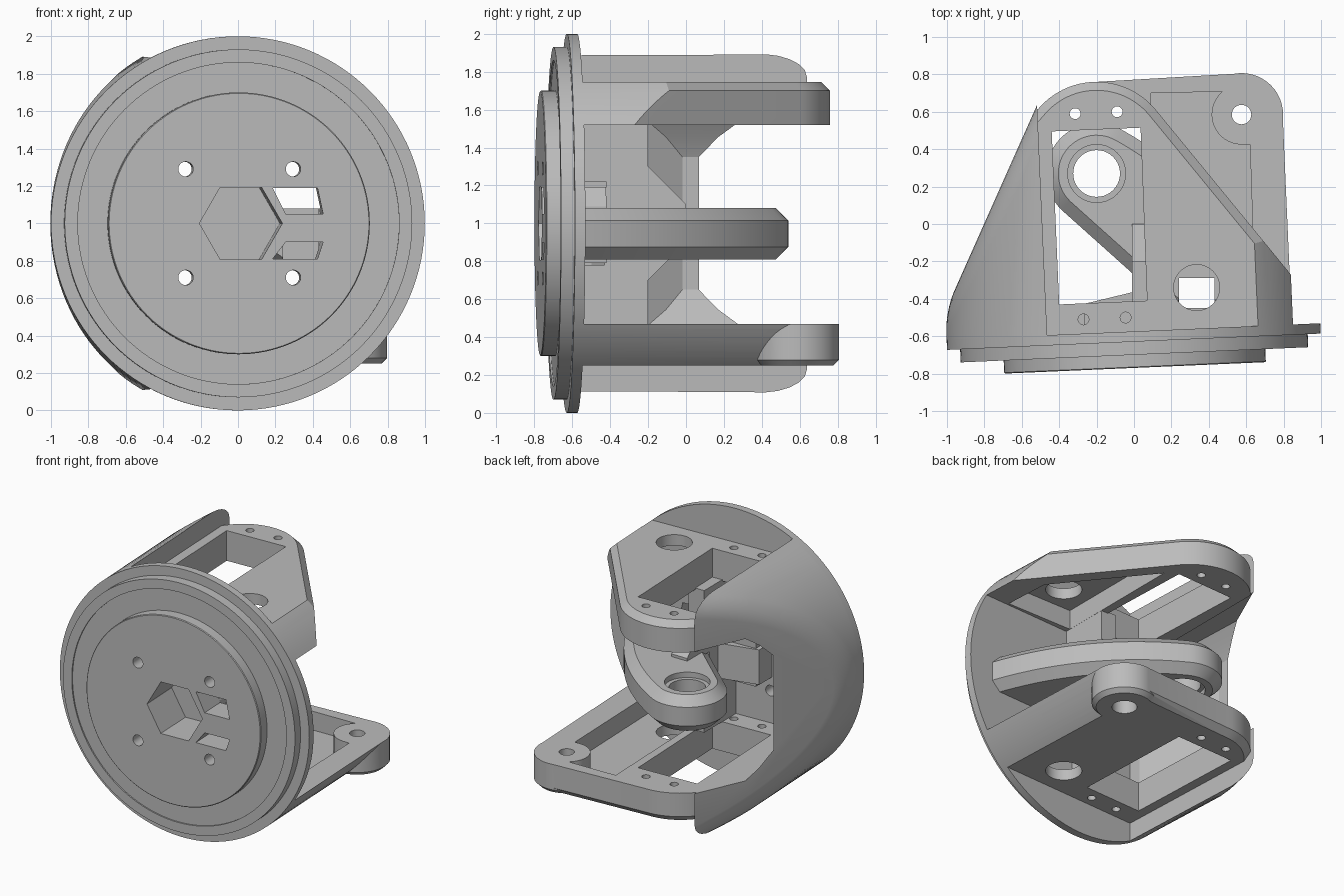
import bpy, bmesh, math
from math import sin, cos, radians
from mathutils import Vector

cube = bpy.data.objects.get("Cube")
if cube:
    bpy.data.objects.remove(cube, do_unlink=True)

TILT = radians(2.5)      # the round body is turned slightly about z
SHIFT = -0.028           # and re-centred on x
SEGS = 128

grey = bpy.data.materials.new("plain_grey")
grey.use_nodes = True
colour = (0.5, 0.5, 0.5, 1)
grey.diffuse_color = colour
grey.node_tree.nodes["Principled BSDF"].inputs["Base Color"].default_value = colour


def arc(cx, cy, r, a, b, n):
    return [(cx + r * cos(radians(a + (b - a) * i / n)),
             cy + r * sin(radians(a + (b - a) * i / n))) for i in range(n + 1)]


def circle(cx, cy, r, n=32):
    return arc(cx, cy, r, 0, 360, n)[:-1]


def bow(p, q, r, n):
    """Quadratic curve from p to r, pulled towards q."""
    p, q, r = Vector(p), Vector(q), Vector(r)
    return [tuple(p * (1 - t) ** 2 + q * 2 * t * (1 - t) + r * t * t)
            for t in (i / n for i in range(n + 1))]


def to_object(name, bm, tilted=False):
    bmesh.ops.recalc_face_normals(bm, faces=bm.faces[:])
    mesh = bpy.data.meshes.new(name)
    bm.to_mesh(mesh)
    bm.free()
    mesh.materials.append(grey)
    obj = bpy.data.objects.new(name, mesh)
    bpy.context.collection.objects.link(obj)
    if tilted:
        obj.rotation_euler.z = TILT
        obj.location.x = SHIFT
    return obj


def prism_bm(pts, lo, hi, axis="z"):
    bm = bmesh.new()
    place = {"z": lambda p, h: (p[0], p[1], h),
             "y": lambda p, h: (p[0], h, p[1]),
             "x": lambda p, h: (h, p[0], p[1])}[axis]
    a = [bm.verts.new(place(p, lo)) for p in pts]
    b = [bm.verts.new(place(p, hi)) for p in pts]
    bm.faces.new(a)
    bm.faces.new(b[::-1])
    for i in range(len(pts)):
        j = (i + 1) % len(pts)
        bm.faces.new((a[i], a[j], b[j], b[i]))
    bmesh.ops.recalc_face_normals(bm, faces=bm.faces[:])
    return bm


def prism(name, pts, lo, hi, axis="z"):
    return to_object(name, prism_bm(pts, lo, hi, axis), axis == "y")


def chamfered(name, pts, lo, hi, levels, size):
    """Upright prism with its free rim chamfered at the given heights."""
    bm = prism_bm(pts, lo, hi)
    rim = []
    for e in bm.edges:
        m = (e.verts[0].co + e.verts[1].co) / 2
        flat = abs(e.verts[0].co.z - e.verts[1].co.z) < 0.001
        at_level = any(abs(m.z - z) < 0.001 for z in levels)
        if flat and at_level and m.x > -0.515 and m.y > -0.53:
            rim.append(e)
    bmesh.ops.bevel(bm, geom=rim, offset=size, segments=1, affect="EDGES")
    return to_object(name, bm)


def combine(obj, tool, operation="DIFFERENCE"):
    bpy.context.view_layer.update()
    mod = obj.modifiers.new("combine", "BOOLEAN")
    mod.operation = operation
    mod.solver = "EXACT"
    mod.object = tool
    bpy.context.view_layer.objects.active = obj
    bpy.ops.object.modifier_apply(modifier=mod.name)
    bpy.data.objects.remove(tool, do_unlink=True)


def cut(obj, pts, lo, hi, axis="z"):
    combine(obj, prism("cutter", pts, lo, hi, axis))


def slice_off(bm, point, normal):
    """Remove what lies beyond a plane, close the cut, return its border."""
    res = bmesh.ops.bisect_plane(bm, geom=bm.verts[:] + bm.edges[:] + bm.faces[:],
                                 plane_co=point, plane_no=normal, clear_outer=True)
    border = [g for g in res["geom_cut"] if isinstance(g, bmesh.types.BMEdge)]
    bmesh.ops.contextual_create(bm, geom=border)
    bmesh.ops.recalc_face_normals(bm, faces=bm.faces[:])
    return border


# Stepped round base
steps = [(0.695, -0.77), (0.70, -0.765), (0.70, -0.69), (0.86, -0.69), (0.86, -0.70),
         (0.93, -0.70), (0.93, -0.63), (1.0, -0.63), (1.0, -0.575)]
bm = bmesh.new()
rings = [[bm.verts.new((x, y, z)) for x, z in circle(0, 1, r, SEGS)] for r, y in steps]
bm.faces.new(rings[0])
bm.faces.new(rings[-1])
for a, b in zip(rings, rings[1:]):
    for i in range(SEGS):
        j = (i + 1) % SEGS
        bm.faces.new((a[i], a[j], b[j], b[i]))
base = to_object("round_base", bm, True)

# Block behind the base that holds the hexagonal socket
boss = prism("socket_block", [(-0.26, 0.79), (0.23, 0.79), (0.23, 1.22), (-0.26, 1.22)],
             -0.6, -0.43, "y")
combine(base, boss, "UNION")

# Middle arm: bowed on one side, with a foot around the socket
pivot = (-0.2, 0.27)
side = bow((-0.065, 0.504), (0.55, 0.16), (0.8, -0.545), 20)
arm = chamfered("middle_arm", side[::-1] + arc(*pivot, 0.27, 60, 226.8, 26)[1:] + [(0.35, -0.585)],
                0.81, 1.08, [0.81, 1.08], 0.065)
foot = [(-0.3, -0.585), (0.24, -0.57), (0.24, -0.45), (0.05, -0.32), (-0.01, -0.26),
        (-0.01, -0.365), (-0.3, -0.435)]
combine(arm, prism("arm_foot", foot, 0.815, 1.075), "UNION")
cut(arm, circle(*pivot, 0.125, 40), 0, 2)
for lo, hi in ((0.7, 0.85), (1.04, 1.2)):
    cut(arm, circle(*pivot, 0.155, 40), lo, hi)
cut(arm, [(0.24, -0.45), (0.43, -0.45), (0.43, -0.29), (0.24, -0.29)], 0, 2)

# Socket, cable slots and screw holes through the base
for part in (base, arm):
    cut(part, circle(0.01, 1, 0.222, 6), -1, -0.46, "y")
    for s, near in ((1, 0.05), (-1, 0.10)):
        slot = [(0.18, 0.19), (0.42, 0.19), (0.45, near), (0.25, near)]
        cut(part, [(x, 1 + s * z) for x, z in slot], -1, -0.42, "y")
for s in (-1, 1):
    for x in (-0.285, 0.29):
        cut(base, circle(x, 1 + s * 0.29, 0.04, 24), -1, -0.3, "y")

# Webs joining the arm to the plates
web = [(-0.58, 0.22), (-0.58, 0.53), (-0.2, 0.53), (-0.2, 0.30), (0, 0.10), (0, 0.05),
       (-0.43, 0.05), (-0.43, 0.22)]
webs = [prism(name, [(y, 1 + s * z) for y, z in web], -0.01, 0.12, "x")
        for name, s in (("upper_web", 1), ("lower_web", -1))]

# Side shell: cylinder sliced at a slant, edge softened, then cut to a segment
bm = prism_bm(circle(0, 1, 1, SEGS), -0.575, 4, "y")
rim = slice_off(bm, (-0.992, -0.406, 0), (-1.059, 0.5275, 0))
bmesh.ops.bevel(bm, geom=rim, offset=0.11, segments=5, profile=0.5, affect="EDGES")
slice_off(bm, (-0.462, 0, 0), (1, 0, 0))
shell = to_object("side_shell", bm, True)

# Hollow in the shell between the two plates, with a sloping end
low = [(-0.2, 0.47), (-0.64, 0.47), (-0.69, 0.545), (-0.74, 0.65)]
bm = prism_bm(low + [(x, 2 - z) for x, z in low[::-1]], -0.5, 1.2, "y")
for v in bm.verts:
    if v.co.y < 0:
        v.co.y += (-0.45 - v.co.x) * 1.77
combine(shell, to_object("cutter", bm, True))

# Upper and lower plates, trimmed to the round body
back = [(-0.52, -0.62), (0.9, -0.56)]
crown = (-0.2, 0.35, 0.41)
ear = (0.575, 0.585)
upper = chamfered("upper_plate", back + [(0.9, -0.345)] + arc(*crown, 39, 141.3, 24),
                  1.52, 1.745, [1.745], 0.045)
lower = chamfered("lower_plate", back + [(0.85, -0.3)] + arc(*ear, 0.22, 0, 93, 16)
                  + arc(*crown, 90, 141.3, 12), 0.25, 0.47, [0.25], 0.045)
for plate in (upper, lower):
    combine(plate, prism("cutter", circle(0, 1, 1, SEGS), -1.5, 1.5, "y"), "INTERSECT")

# Hinge ear, and the recessed pockets on the inner faces of the plates
combine(lower, chamfered("hinge_ear", circle(*ear, 0.222, 48), 0.25, 0.47, [0.25], 0.03), "UNION")
pocket = [(0.13, -0.5), (0.65, -0.5), (0.62, 0.425)] + arc(*ear, 0.16, 270, 130, 16) + [(0.09, 0.70)]
cut(lower, pocket, 0.33, 0.6)
cut(upper, [(0.121, -0.53), (0.66, -0.53), (0.64, -0.18), (0.121, 0.46)], 1.4, 1.665)
cut(lower, circle(*ear, 0.052), 0, 0.6)
cut(lower, circle(*ear, 0.085), 0, 0.36)

# Window, cable hole and screw holes in both plates
window = [(-0.40, -0.43), (0.07, -0.41), (0.035, 0.515), (-0.44, 0.495)]
screws = [(-0.315, 0.59), (-0.09, 0.60), (-0.27, -0.51), (-0.045, -0.50)]
for plate in (upper, lower):
    cut(plate, window, 0, 2)
    cut(plate, circle(0.335, -0.34, 0.123), 0, 2)
    for x, y in screws:
        cut(plate, circle(x, y, 0.029, 20), 0, 2)

# Smooth the curved walls, keep edges crisp
bpy.ops.object.select_all(action="DESELECT")
for obj in [base, shell, upper, lower, arm] + webs:
    obj.select_set(True)
bpy.context.view_layer.objects.active = base
bpy.ops.object.shade_smooth_by_angle(angle=radians(25))
